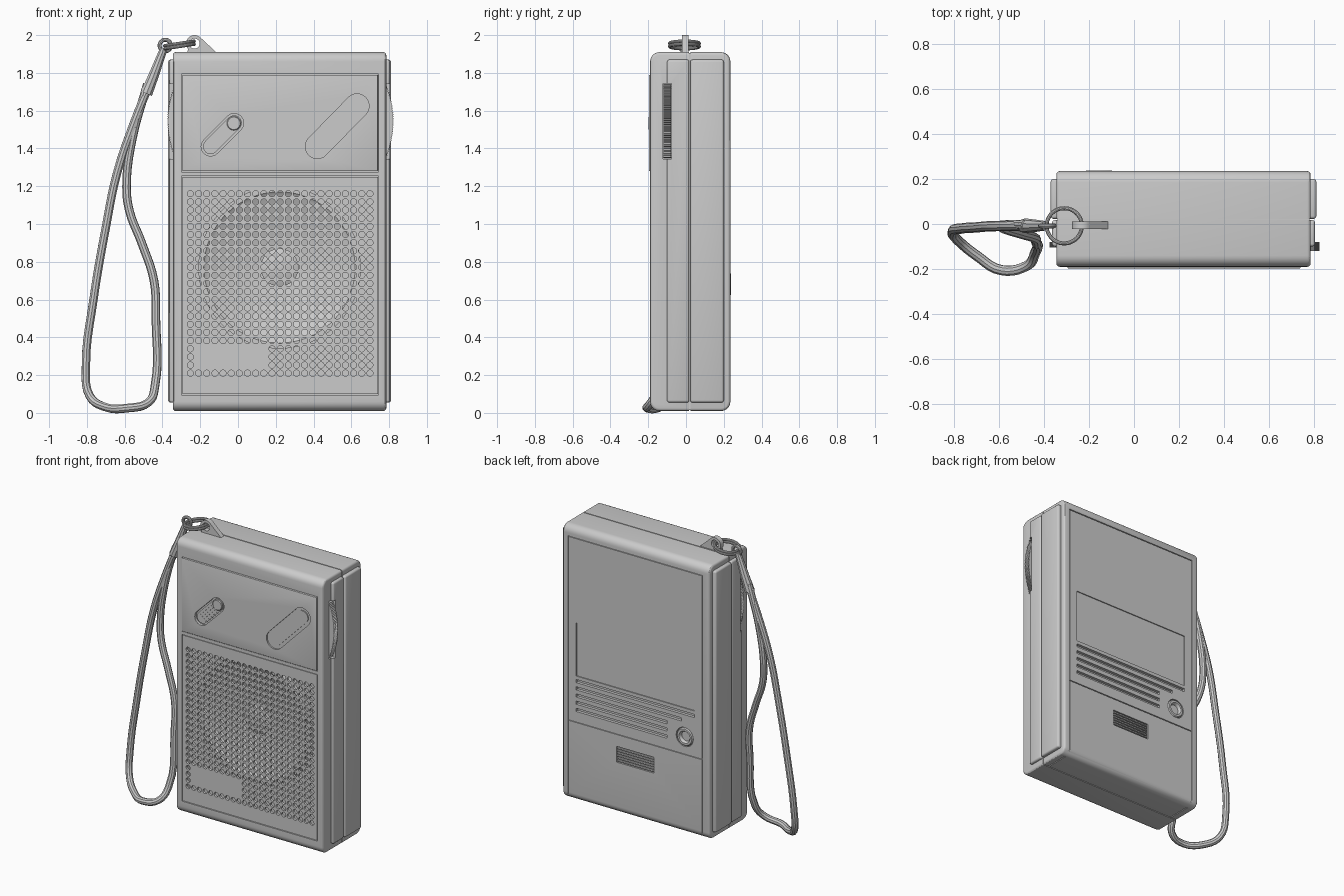
import bpy, bmesh, math
from mathutils import Vector

if "Cube" in bpy.data.objects:
    bpy.data.objects.remove(bpy.data.objects["Cube"])

CX = 0.22  # centre line of the case


def finish(name, bm):
    bmesh.ops.remove_doubles(bm, verts=bm.verts, dist=1e-5)
    bmesh.ops.recalc_face_normals(bm, faces=bm.faces)
    me = bpy.data.meshes.new(name)
    bm.to_mesh(me)
    bm.free()
    ob = bpy.data.objects.new(name, me)
    bpy.context.collection.objects.link(ob)
    return ob


def prism(name, pts, y0, y1):
    """Outline in x/z, extruded along y."""
    bm = bmesh.new()
    a = [bm.verts.new((x, y0, z)) for x, z in pts]
    b = [bm.verts.new((x, y1, z)) for x, z in pts]
    bm.faces.new(a)
    bm.faces.new(b[::-1])
    n = len(pts)
    for i in range(n):
        j = (i + 1) % n
        bm.faces.new((a[i], b[i], b[j], a[j]))
    return finish(name, bm)


def box(name, x0, x1, y0, y1, z0, z1, r=0.0, rx=0.0):
    """Box; rx rounds the edges running along x, r bevels the rest."""
    bm = bmesh.new()
    bmesh.ops.create_cube(bm, size=1)
    for v in bm.verts:
        v.co = Vector(((x0 + x1) / 2 + v.co.x * (x1 - x0),
                       (y0 + y1) / 2 + v.co.y * (y1 - y0),
                       (z0 + z1) / 2 + v.co.z * (z1 - z0)))
    if rx:
        es = [e for e in bm.edges if abs(e.verts[0].co.x - e.verts[1].co.x) > 1e-5]
        bmesh.ops.bevel(bm, geom=es, offset=rx, segments=6, profile=0.5, affect='EDGES')
    if r:
        es = [e for e in bm.edges if abs(e.verts[0].co.x - e.verts[1].co.x) < 1e-5] if rx else bm.edges[:]
        bmesh.ops.bevel(bm, geom=es, offset=r, segments=3, profile=0.5, affect='EDGES')
    return finish(name, bm)


def lathe(name, prof, cx, cz, n=48):
    """Profile of (radius, y) turned about a y axis."""
    bm = bmesh.new()
    rings = [[bm.verts.new((cx + r * math.cos(2 * math.pi * i / n), y,
                            cz + r * math.sin(2 * math.pi * i / n))) for i in range(n)] for r, y in prof]
    for a, b in zip(rings, rings[1:]):
        for i in range(n):
            j = (i + 1) % n
            bm.faces.new((a[i], a[j], b[j], b[i]))
    return finish(name, bm)


def stadium(p, q, r, n=12):
    t = math.atan2(q[1] - p[1], q[0] - p[0])
    out = []
    for c, s in ((q, t - math.pi / 2), (p, t + math.pi / 2)):
        out += [(c[0] + r * math.cos(s + math.pi * i / n), c[1] + r * math.sin(s + math.pi * i / n))
                for i in range(n + 1)]
    return out


def cut(ob, cutter):
    m = ob.modifiers.new('cut', 'BOOLEAN')
    m.operation, m.solver, m.object = 'DIFFERENCE', 'EXACT', cutter
    bpy.context.view_layer.objects.active = ob
    bpy.ops.object.modifier_apply(modifier=m.name)
    bpy.data.objects.remove(cutter, do_unlink=True)


def tube(name, pts, rad, cyclic=False, radii=None):
    cu = bpy.data.curves.new(name, 'CURVE')
    cu.dimensions, cu.bevel_depth, cu.bevel_resolution = '3D', rad, 3
    cu.resolution_u, cu.use_fill_caps = 5, True
    sp = cu.splines.new('BEZIER')
    sp.bezier_points.add(len(pts) - 1)
    for i, (b, p) in enumerate(zip(sp.bezier_points, pts)):
        b.co = p
        b.handle_left_type = b.handle_right_type = 'AUTO'
        b.radius = radii[i] if radii else 1
    sp.use_cyclic_u = cyclic
    ob = bpy.data.objects.new(name, cu)
    bpy.context.collection.objects.link(ob)
    bpy.ops.object.select_all(action='DESELECT')
    ob.select_set(True)
    bpy.context.view_layer.objects.active = ob
    bpy.ops.object.convert(target='MESH')


# case with seam, speaker cavity, panel pocket
case = box('case', CX - .565, CX + .565, -.19, .235, .01, 1.91, r=.015, rx=.05)
cut(case, box('c', -1, 1, .017, .023, -1, 3))
cut(case, box('c', -.299, .744, -.3, -.07, .096, 1.254))
cut(case, box('c', -.299, .744, -.3, -.175, 1.276, 1.794))
box('case_core', CX - .559, CX + .559, .0, .04, .016, 1.904, rx=.015)

# back: panel grooves, door grooves, label recess, vents, socket, grip
back_cuts = [(-.293, -.287, .228, .3, -.1, 1.84), (.737, .743, .228, .3, -.1, 1.84),
             (-.287, .737, .228, .3, 1.834, 1.84), (-.287, .737, .228, .3, .557, .563),
             (-.293, -.287, .023, .19, -.1, .017), (.737, .743, .023, .19, -.1, .017),
             (-.23, .68, .228, .3, .88, 1.25), (.08, .37, .225, .3, .365, .475)]
for z, x in ((.845, -.23), (.795, -.13), (.745, -.02), (.695, -.02), (.645, -.02)):
    back_cuts.append((x, .68, .215, .3, z - .011, z + .011))
for c in back_cuts:
    cut(case, box('c', *c))
cut(case, prism('c', stadium((-.155, .68), (-.1549, .68), .066, 16), .215, .3))
lathe('socket_ring', [(.062, .21), (.062, .232), (.056, .238), (.042, .238), (.036, .23), (.034, .217), (.0, .217)],
      -.155, .68, 32)
for i in range(6):
    z = .377 + i * .0172
    box('grip_ridge', .085, .365, .22, .236, z - .005, z + .005, r=.002)

# side panels and thumbwheels
for s, tip, ya in ((1, .605, -.12), (-1, .595, -.105)):
    def sx(d): return CX + s * d
    a, b = sorted((sx(.55), sx(.584)))
    front = box('side_panel_front', a, b, -.1, .017, .055, 1.87, r=.012)
    a2, b2 = sorted((sx(.55), sx(.59)))
    box('side_panel_back', a2, b2, .023, .2, .055, 1.87, r=.012)
    for ob in (case, front):
        lo, hi = sorted((sx(.54), sx(.7)))
        cut(ob, box('c', lo, hi, ya - .003, -.077, 1.345, 1.745))
    pts = []
    for i in range(81):
        t = -.4 + .01 * i
        r = .5 if i % 2 else .494
        pts.append((sx(tip - .5 + r * math.cos(t)), 1.545 + r * math.sin(t)))
    prism('thumbwheel', pts + [(sx(.535), 1.74), (sx(.535), 1.35)], ya, -.08)

# upper front panel with dial window and slide switch
panel = box('upper_panel', -.295, .74, -.197, -.165, 1.28, 1.79, r=.003)
p, q = (.42, 1.41), (.63, 1.625)
cut(panel, prism('c', stadium(p, q, .064), -.3, -.187))
prism('dial_window', stadium(p, q, .043), -.194, -.18)
p, q = Vector((-.145, 1.41)), Vector((-.02, 1.535))
cut(panel, prism('c', stadium(p, q, .05), -.3, -.178))
prism('switch_base', stadium(p, q, .04), -.186, -.17)
d = (q - p).normalized()
n = Vector((-d.y, d.x))
for k in (-.027, -.009, .009, .027):
    prism('switch_rib', stadium(p + n * k, q + n * k - d * .03, .005, 4), -.193, -.17)
lathe('switch_knob', [(.037, -.17), (.037, -.194), (.033, -.198), (0, -.198)], -.022, 1.533, 32)

# perforated grille, blank area left for a badge
P, N = .0432, 23
bm = bmesh.new()
for i in range(N):
    for j in range(N):
        x, z = -.252 + i * P, .21 + j * P
        if 1 <= i <= 9 and 1 <= j <= 3:
            bm.faces.new([bm.verts.new((x + u * P / 2, -.188, z + w * P / 2))
                          for u, w in ((-1, -1), (1, -1), (1, 1), (-1, 1))])
            continue
        rings = [[], [], []]
        for k in range(12):
            t = math.radians(15 + 30 * k)
            c, s = math.cos(t), math.sin(t)
            e = P / 2 / max(abs(c), abs(s))
            for ring, (r, y) in zip(rings, ((e, -.188), (.0165, -.188), (.0165, -.172))):
                ring.append(bm.verts.new((x + r * c, y, z + r * s)))
        for a, b in zip(rings, rings[1:]):
            for k in range(12):
                m = (k + 1) % 12
                bm.faces.new((a[k], a[m], b[m], b[k]))
finish('grille', bm)
gx0, gx1, gz0, gz1 = -.252 - P / 2, -.252 + 22.5 * P, .21 - P / 2, .21 + 22.5 * P
for b in ((-.295, gx0, .10, 1.25), (gx1, .74, .10, 1.25), (gx0, gx1, .10, gz0), (gx0, gx1, gz1, 1.25)):
    box('grille_frame', b[0], b[1], -.188, -.165, b[2], b[3])

# speaker behind the grille
lathe('speaker', [(.43, -.07), (.43, -.15), (.40, -.15), (.38, -.135), (.1, -.085), (.1, -.1),
                  (.06, -.115), (0, -.12)], CX, .77, 64)

# strap lug on top with eyelet, split ring
lug = prism('strap_lug', [(-.23 + .045 * math.cos(math.radians(a)), 1.955 + .045 * math.sin(math.radians(a)))
                          for a in range(40, 221, 15)] + [(-.27, 1.90), (-.105, 1.90)], -.022, .012)
cut(lug, prism('c', stadium((-.23, 1.955), (-.2299, 1.955), .027, 12), -.1, .1))
for dz in (-.008, .008):
    tube('split_ring', [(-.31 + .078 * math.cos(math.pi * k / 6), -.008 + .078 * math.sin(math.pi * k / 6),
                         1.948 + dz + .012 * math.cos(math.pi * k / 6)) for k in range(12)], .009, True)

# strap loop, clasp
tube('clasp_loop', [(-.385 + .03 * math.cos(math.pi * k / 4), -.008, 1.945 + .03 * math.sin(math.pi * k / 4))
                    for k in range(8)], .011, True)
tube('clasp', [(-.485, -.008, 1.69), (-.445, -.008, 1.79), (-.415, -.008, 1.87), (-.392, -.008, 1.93)],
     .03, radii=[1.1, .95, .8, .7])
tube('wrist_strap', [(-.46, -.005, 1.76), (-.545, -.008, 1.55), (-.64, -.01, 1.27), (-.70, -.015, .98),
                     (-.765, -.02, .6), (-.805, -.035, .25), (-.785, -.07, .09), (-.70, -.14, .03),
                     (-.59, -.205, .025), (-.475, -.185, .055), (-.44, -.13, .14), (-.435, -.08, .5),
                     (-.445, -.06, .7), (-.51, -.04, .9), (-.575, -.02, 1.07), (-.59, -.01, 1.2),
                     (-.56, -.005, 1.45), (-.48, -.005, 1.74)], .023)

# smooth shading with sharp edges kept
bpy.ops.object.select_all(action='SELECT')
bpy.context.view_layer.objects.active = case
bpy.ops.object.shade_smooth_by_angle(angle=math.radians(30))
